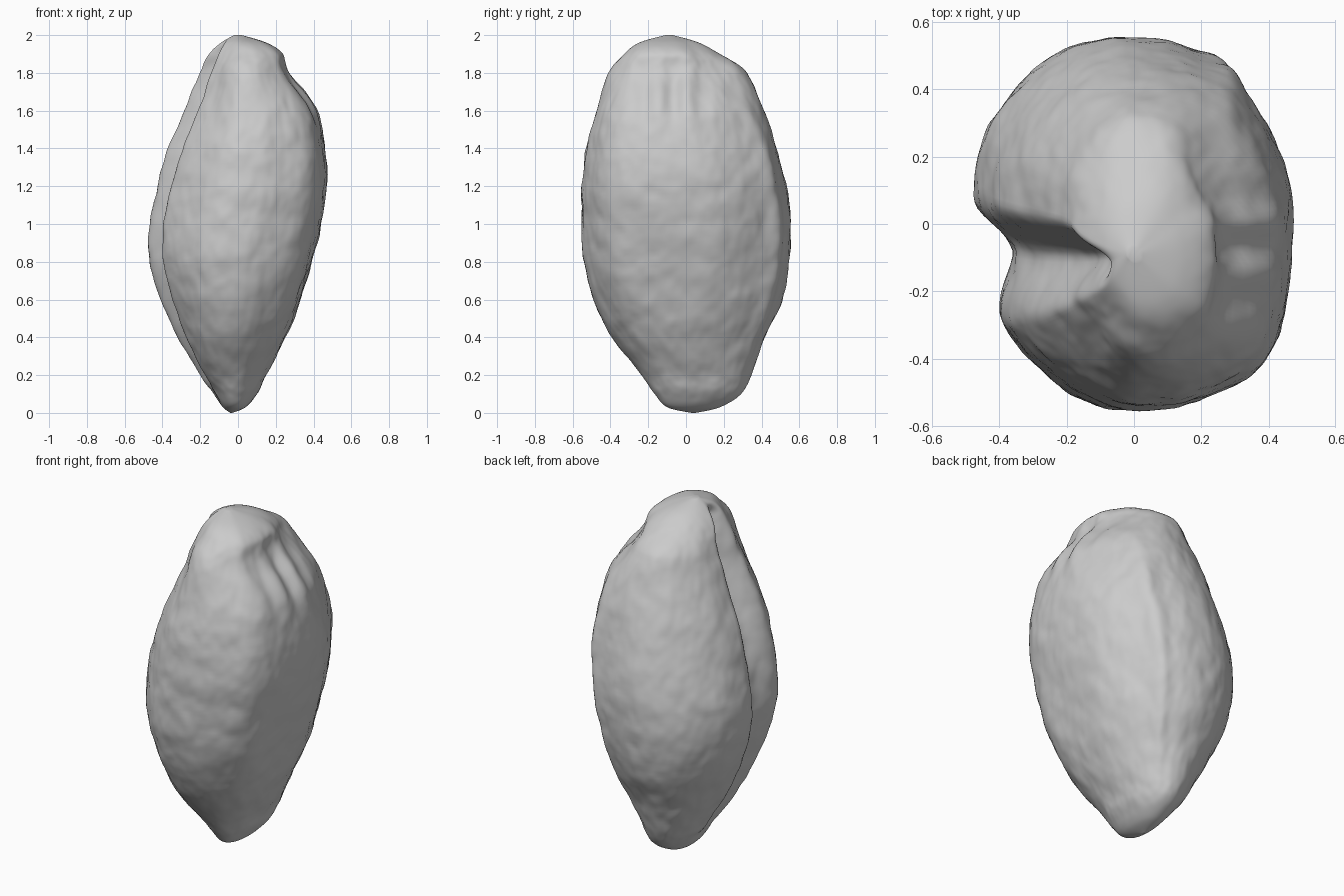
import bpy
import bmesh
import math
from mathutils import Vector, noise

if "Cube" in bpy.data.objects:
    bpy.data.objects.remove(bpy.data.objects["Cube"], do_unlink=True)

SEGMENTS = 200
STEPS = 10

# Outline stations: height, right edge, left edge, front edge, back edge
OUTLINE = [
    (0.00, -0.04, -0.03, 0.03, 0.05),
    (0.03, -0.08, 0.04, -0.10, 0.18),
    (0.10, -0.13, 0.10, -0.17, 0.29),
    (0.20, -0.20, 0.15, -0.24, 0.34),
    (0.40, -0.32, 0.25, -0.39, 0.42),
    (0.60, -0.41, 0.33, -0.49, 0.51),
    (0.80, -0.465, 0.39, -0.54, 0.55),
    (1.00, -0.47, 0.44, -0.555, 0.555),
    (1.20, -0.43, 0.47, -0.555, 0.53),
    (1.40, -0.37, 0.46, -0.53, 0.48),
    (1.60, -0.29, 0.41, -0.48, 0.41),
    (1.80, -0.20, 0.27, -0.41, 0.32),
    (1.90, -0.15, 0.24, -0.33, 0.18),
    (1.96, -0.09, 0.15, -0.25, 0.07),
    (2.00, -0.02, 0.02, -0.11, -0.07),
]

# Lengthwise swellings and flats: direction in degrees, spread, height, bottom, top
SWELLINGS = [
    (-39, 17, 0.07, 0.5, 2.1),
    (35, 15, -0.015, 0.2, 1.8),
    (40, 25, -0.10, 1.75, 2.3),
    (57, 7, 0.045, 0.3, 1.5),
    (158, 15, 0.025, 0.2, 1.8),
    (203, 10, 0.03, 0.3, 1.7),
    (233, 20, -0.06, 0.5, 1.6),
    (228, 28, -0.14, 1.6, 2.3),
]


def smooth(a, b, t):
    t = max(0.0, min(1.0, (t - a) / (b - a)))
    return t * t * (3 - 2 * t)


def bell(t, centre, width):
    return math.exp(-((t - centre) / width) ** 2)


def station(i):
    return Vector(OUTLINE[max(0, min(len(OUTLINE) - 1, i))])


def outline_at(t):
    """Smooth curve through the outline stations."""
    i = int(t)
    f = t - i
    a, b, c, d = (station(i + k) for k in (-1, 0, 1, 2))
    return 0.5 * (2 * b + (c - a) * f + (2 * a - 5 * b + 4 * c - d) * f * f
                  + (3 * b - a - 3 * c + d) * f ** 3)


def crease(v, z):
    """Long fold on the right side: steep behind, gentle in front."""
    ends = smooth(0.0, 0.3, z) * smooth(2.0, 1.9, z)
    depth = 0.18 + 0.25 * smooth(1.0, 1.9, z)
    fold = (1 - smooth(-0.16, 0.16, v)) * smooth(-0.55, -0.12, v)
    front_lobe = 0.08 * (1 - smooth(-0.15, 0.1, v)) * smooth(-1.0, -0.4, v)
    return 1 - ends * (depth * fold + front_lobe)


def swelling(angle, z):
    total = 1.0
    degrees = math.degrees(angle)
    for centre, spread, height, bottom, top in SWELLINGS:
        away = (degrees - centre + 180) % 360 - 180
        ends = smooth(bottom - 0.2, bottom + 0.2, z) * smooth(top + 0.2, top - 0.2, z)
        total += height * bell(away, 0, spread) * ends
    return total


def surface_point(row, angle):
    z, x0, x1, y0, y1 = row
    cx, cy = (x0 + x1) / 2, (y0 + y1) / 2
    c, s = math.cos(angle), math.sin(angle)
    u = math.copysign(abs(c) ** 0.93, c)
    v = math.copysign(abs(s) ** 0.93, s)
    swell = swelling(angle, z)
    half_x = swell * (x1 - x0) / 2
    y = cy + v * swell * (y1 - y0) / 2
    if u < 0:
        x = cx + u * half_x * crease(v, z)
    else:
        # Short wrinkles high on the left side
        ripple = math.cos(math.tau * (y + 0.15) / 0.165)
        x = cx + u * (half_x + 0.02 * ripple * bell(y, -0.07, 0.2) * bell(z, 1.68, 0.15))
    # Uneven skin
    bumps = 0.009 * noise.noise(Vector((x * 4, y * 4, z * 3)))
    bumps += 0.007 * noise.noise(Vector((x * 11, y * 11, z * 9)))
    bumps += 0.003 * noise.noise(Vector((x * 25, y * 25, z * 20)))
    fade = smooth(0, 0.15, z) * smooth(2.0, 1.85, z)
    return Vector((x, y, z)) + Vector((c, s, 0)) * bumps * fade


# Skin of the stone, ring by ring
bm = bmesh.new()
rings = []
count = (len(OUTLINE) - 1) * STEPS
for r in range(count + 1):
    row = outline_at(r / STEPS)
    rings.append([bm.verts.new(surface_point(row, math.tau * k / SEGMENTS))
                  for k in range(SEGMENTS)])
for low, high in zip(rings, rings[1:]):
    for k in range(SEGMENTS):
        n = (k + 1) % SEGMENTS
        bm.faces.new((low[k], low[n], high[n], high[k]))
bm.faces.new(list(reversed(rings[0])))
bm.faces.new(rings[-1])
bmesh.ops.recalc_face_normals(bm, faces=bm.faces)

mesh = bpy.data.meshes.new("fruit_stone")
bm.to_mesh(mesh)
bm.free()
stone = bpy.data.objects.new("fruit_stone", mesh)
bpy.context.collection.objects.link(stone)

# Plain grey
grey = bpy.data.materials.new("light_grey")
grey.use_nodes = True
colour = (0.6, 0.6, 0.6, 1.0)
grey.diffuse_color = colour
grey.node_tree.nodes["Principled BSDF"].inputs["Base Color"].default_value = colour
mesh.materials.append(grey)
for poly in mesh.polygons:
    poly.use_smooth = True
